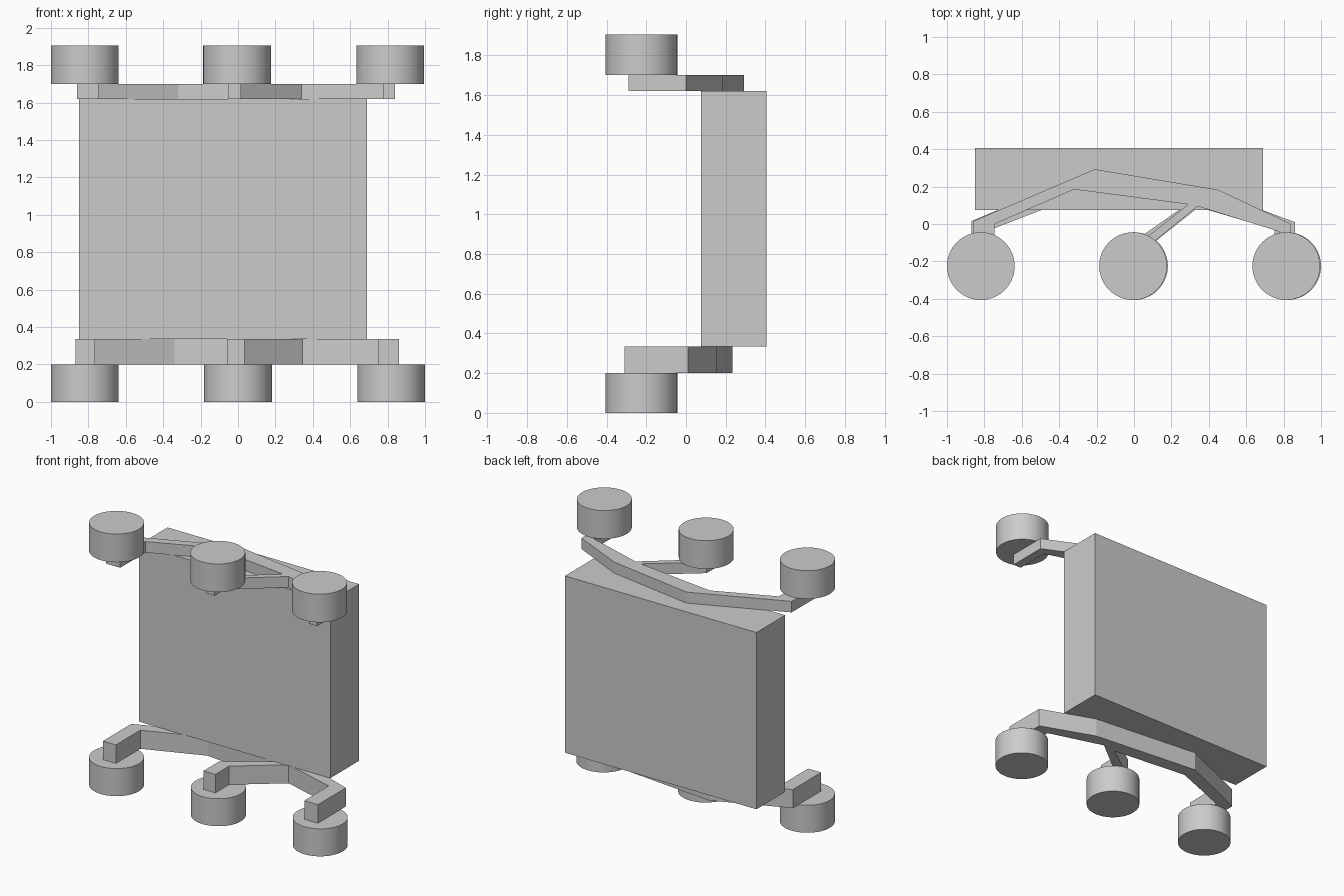
import bpy
import bmesh

cube = bpy.data.objects.get("Cube")
if cube:
    bpy.data.objects.remove(cube, do_unlink=True)

gray = bpy.data.materials.new("light_gray")
gray.use_nodes = True
color = (0.6, 0.6, 0.6, 1)
gray.diffuse_color = color
gray.node_tree.nodes["Principled BSDF"].inputs["Base Color"].default_value = color


def prism(name, outline, bottom, top):
    """Extrude a plan outline between two heights."""
    bm = bmesh.new()
    face = bm.faces.new([bm.verts.new((x, y, bottom)) for x, y in outline])
    side = bmesh.ops.extrude_face_region(bm, geom=[face])["geom"]
    for v in side:
        if isinstance(v, bmesh.types.BMVert):
            v.co.z = top
    bmesh.ops.recalc_face_normals(bm, faces=bm.faces)
    mesh = bpy.data.meshes.new(name)
    bm.to_mesh(mesh)
    bm.free()
    mesh.materials.append(gray)
    obj = bpy.data.objects.new(name, mesh)
    bpy.context.collection.objects.link(obj)


def wheel(name, x, bottom, height):
    bpy.ops.mesh.primitive_cylinder_add(
        vertices=64, radius=0.181, depth=height, location=(x, -0.225, bottom + height / 2))
    obj = bpy.context.object
    obj.name = name
    obj.data.materials.append(gray)
    bpy.ops.object.shade_smooth_by_angle()


# Body box
prism("body", [(-0.85, 0.075), (0.69, 0.075), (0.69, 0.405), (-0.85, 0.405)], 0.335, 1.62)

# Suspension arms: back edge, then the front edge with its middle branch
prism("lower_arm", [
    (-0.87, -0.31), (-0.87, 0.015), (-0.35, 0.235), (0.468, 0.155), (0.86, 0.01), (0.86, -0.31),
    (0.75, -0.31), (0.75, -0.03), (0.345, 0.09),
    (0.035, -0.155), (0.035, -0.31), (-0.06, -0.31), (-0.06, -0.135), (0.24, 0.075),
    (-0.34, 0.135), (-0.765, -0.03), (-0.765, -0.31)], 0.2, 0.335)
prism("upper_arm", [
    (-0.86, -0.29), (-0.86, 0.015), (-0.21, 0.293), (0.45, 0.183), (0.84, 0.0), (0.84, -0.29),
    (0.775, -0.29), (0.775, -0.04), (0.34, 0.095),
    (0.015, -0.17), (0.015, -0.29), (-0.05, -0.29), (-0.05, -0.165), (0.29, 0.105),
    (-0.32, 0.185), (-0.745, 0.0), (-0.745, -0.29)], 1.62, 1.7)

# Wheels, three on each side
for place, x in (("right", -0.819), ("middle", 0), ("left", 0.819)):
    wheel(f"lower_wheel_{place}", x, 0, 0.2)
    wheel(f"upper_wheel_{place}", x - 0.005 if x >= 0 else x, 1.7, 0.205)
